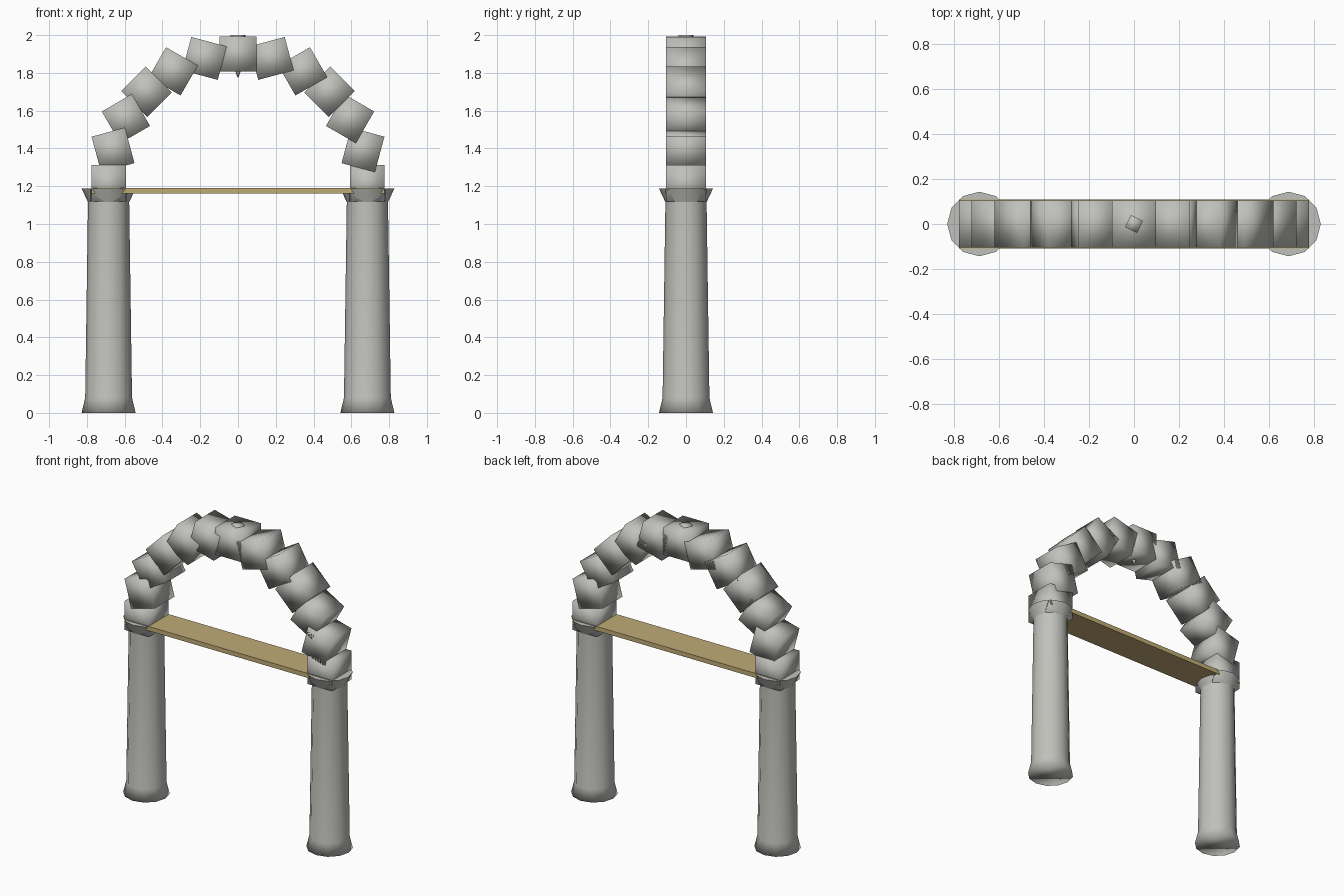
import bpy, bmesh, math
from mathutils import Matrix

if "Cube" in bpy.data.objects:
    bpy.data.objects.remove(bpy.data.objects["Cube"])


def material(name, rgb):
    m = bpy.data.materials.new(name)
    m.diffuse_color = (*rgb, 1)
    m.use_nodes = True
    m.node_tree.nodes["Principled BSDF"].inputs["Base Color"].default_value = m.diffuse_color
    return m


STONE = material("grey stone", (0.53, 0.53, 0.50))
WOOD = material("tan wood", (0.53, 0.41, 0.18))
SPAN, SPRING, SIDES = 0.685, 1.215, 12


def finish(name, bm, mat, smooth=True):
    bmesh.ops.recalc_face_normals(bm, faces=bm.faces)
    me = bpy.data.meshes.new(name)
    bm.to_mesh(me)
    bm.free()
    me.materials.append(mat)
    for p in me.polygons:
        p.use_smooth = smooth
    ob = bpy.data.objects.new(name, me)
    bpy.context.collection.objects.link(ob)
    return ob


def box(name, size, mat, loc, angle=0, smooth=True):
    bm = bmesh.new()
    bmesh.ops.create_cube(bm, size=1, matrix=Matrix.Diagonal((*size, 1)))
    ob = finish(name, bm, mat, smooth)
    ob.location = loc
    ob.rotation_euler.y = -angle
    return ob


def lathe(name, profile, sides, x=0, turn=0):
    """Closed solid from (radius, height) rings."""
    bm = bmesh.new()
    rings = []
    for r, z in profile:
        rings.append([bm.verts.new((x + r * math.cos(turn + i * math.tau / sides),
                                    r * math.sin(turn + i * math.tau / sides), z))
                      for i in range(sides)])
    for a, b in zip(rings, rings[1:]):
        for i in range(sides):
            j = (i + 1) % sides
            bm.faces.new((a[i], a[j], b[j], b[i]))
    bm.faces.new(rings[0])
    bm.faces.new(rings[-1])
    return finish(name, bm, STONE)


def petal(name, x, turn):
    """One flared quarter of a capital, narrow at the neck and wide at the rim."""
    bm = bmesh.new()

    def pt(r, deg, z):
        a = turn + math.radians(deg)
        return bm.verts.new((x + r * math.cos(a), r * math.sin(a), z))

    low = [pt(0.109, d, 1.115) for d in (-30, 0, 30)]
    rim = [pt(r, d, 1.188) for r, d in ((0.138, -45), (0.143, -30), (0.143, 0),
                                        (0.143, 30), (0.138, 45))]
    mid = pt(0, 0, 1.188)
    bm.faces.new((low[0], rim[1], rim[0]))
    bm.faces.new((low[0], low[1], rim[2], rim[1]))
    bm.faces.new((low[1], low[2], rim[3], rim[2]))
    bm.faces.new((low[2], rim[4], rim[3]))
    bm.faces.new((mid, *rim))
    # undersides running back into the column
    bm.faces.new((mid, rim[0], low[0]))
    bm.faces.new((mid, low[2], rim[4]))
    bm.faces.new((mid, low[0], low[1], low[2]))
    ob = finish(name, bm, STONE)
    bpy.context.view_layer.objects.active = ob
    ob.select_set(True)
    bpy.ops.object.shade_smooth_by_angle(angle=math.radians(40))
    ob.select_set(False)


# columns with flared feet and four-petal capitals
for side, x in (("left", -SPAN), ("right", SPAN)):
    lathe(side + "_column", [(0.143, 0), (0.124, 0.08), (0.109, 1.12), (0.109, 1.187)], SIDES, x)
    for k in range(4):
        petal(f"{side}_capital_petal_{k + 1}", x, k * math.pi / 2)

# crossbeam between the capitals
box("crossbeam", (1.55, 0.216, 0.03), WOOD, (0, 0, 1.176), smooth=False)

# thirteen arch blocks, each turned another fifteen degrees
for i in range(13):
    a = math.radians(15 * i)
    loc = (-SPAN * math.cos(a), 0, SPRING + SPAN * math.sin(a))
    box(f"arch_block_{i + 1}", (0.183, 0.21, 0.194), STONE, loc, a)

# small pin through the keystone
lathe("keystone_pin", [(0.002, 1.775), (0.016, 1.81), (0.042, 1.98), (0.042, 2.0)], 4, 0, math.radians(18))
